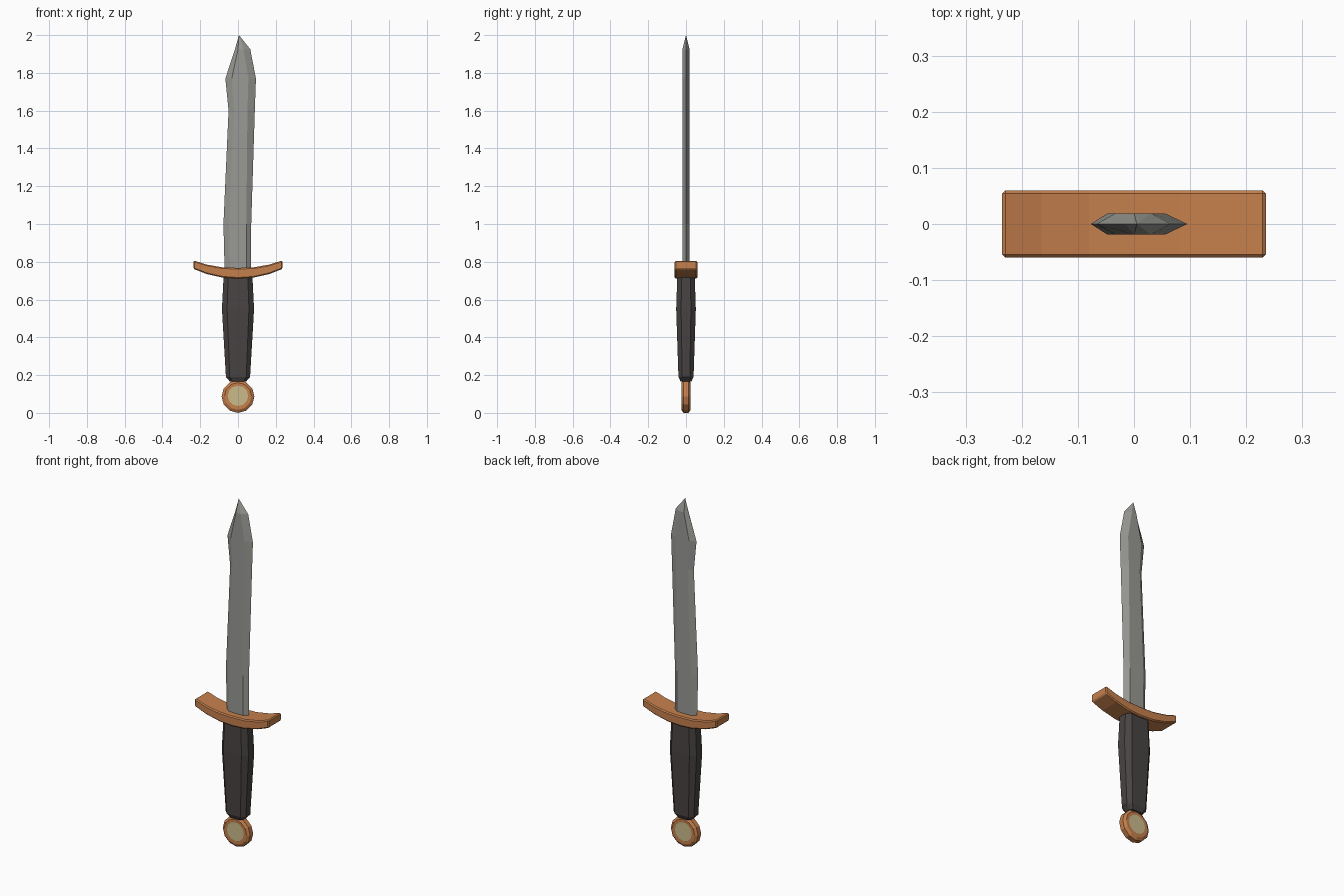
import bpy, bmesh, math

if "Cube" in bpy.data.objects:
    bpy.data.objects.remove(bpy.data.objects["Cube"])


def material(name, rgb):
    m = bpy.data.materials.new(name)
    m.diffuse_color = (*rgb, 1)
    m.use_nodes = True
    m.node_tree.nodes["Principled BSDF"].inputs["Base Color"].default_value = m.diffuse_color
    return m


STEEL = material("grey steel", (0.32, 0.32, 0.30))
LEATHER = material("dark leather", (0.066, 0.057, 0.056))
COPPER = material("copper orange", (0.56, 0.215, 0.073))
CREAM = material("pale cream", (0.60, 0.50, 0.26))


def loft(name, rings, mats, tip=None):
    """Skin equal-length rings of points, closing the ends with caps or a tip."""
    bm = bmesh.new()
    vr = [[bm.verts.new(p) for p in ring] for ring in rings]
    n = len(vr[0])
    for a, b in zip(vr, vr[1:]):
        for i in range(n):
            j = (i + 1) % n
            bm.faces.new((a[i], a[j], b[j], b[i]))
    bm.faces.new(vr[0][::-1])
    if tip:
        t = bm.verts.new(tip)
        for i in range(n):
            bm.faces.new((vr[-1][i], vr[-1][(i + 1) % n], t))
    else:
        bm.faces.new(vr[-1])
    bmesh.ops.recalc_face_normals(bm, faces=bm.faces)
    me = bpy.data.meshes.new(name)
    bm.to_mesh(me)
    bm.free()
    for m in mats:
        me.materials.append(m)
    ob = bpy.data.objects.new(name, me)
    bpy.context.collection.objects.link(ob)
    return ob


# Blade: six-sided section (z, left edge, left flat, right flat, right edge)
T = 0.019
sections = [(0.72, -0.070, -0.042, 0.044, 0.070),
            (1.00, -0.077, -0.047, 0.044, 0.070),
            (1.60, -0.050, -0.022, 0.050, 0.089),
            (1.77, -0.067, -0.033, 0.055, 0.095),
            (1.925, -0.016, 0.000, 0.030, 0.065)]
loft("blade", [[(l, 0, z), (fl, -T, z), (fr, -T, z), (r, 0, z), (fr, T, z), (fl, T, z)]
               for z, l, fl, fr, r in sections], [STEEL], tip=(0.005, 0, 2.0))

# Guard: curved bar with small bevels (x, bottom z, top z), mirrored in x
half = [(0.235, 0.762, 0.807), (0.165, 0.735, 0.785), (0.08, 0.716, 0.770)]
bar = [(-x, b, t) for x, b, t in half] + [(0, 0.711, 0.768)] + half[::-1]
guard = loft("crossguard", [[(x, -0.06, b), (x, 0.06, b), (x, 0.06, t), (x, -0.06, t)]
                            for x, b, t in bar], [COPPER])
bev = guard.modifiers.new("edge bevel", 'BEVEL')
bev.width = 0.006
bev.segments = 1
bev.limit_method = 'ANGLE'

# Grip: chamfered rectangular section (z, half width, half depth)
grip = [(0.165, 0.042, 0.028), (0.19, 0.064, 0.040), (0.55, 0.085, 0.052),
        (0.73, 0.076, 0.046)]
loft("grip", [[(sx * w * fx, sy * d * fy, z) for sx, sy, fx, fy in
               ((-1, -1, 1, .5), (-1, -1, .68, 1), (1, -1, .68, 1), (1, -1, 1, .5),
                (1, 1, 1, .5), (1, 1, .68, 1), (-1, 1, .68, 1), (-1, 1, 1, .5))]
              for z, w, d in grip], [LEATHER])

# Pommel: chamfered disc along y, with a cream round inset on both faces
N = 12
profile = [(-0.024, 0.054), (-0.024, 0.072), (-0.014, 0.087),
           (0.014, 0.087), (0.024, 0.072), (0.024, 0.054)]
pommel = loft("pommel", [[(r * math.cos(k * math.tau / N), y,
                           0.087 + r * math.sin(k * math.tau / N) + 0.008 * (1 - r / 0.087))
                          for k in range(N)] for y, r in profile], [COPPER, CREAM])
for f in pommel.data.polygons:
    if len(f.vertices) == N:
        f.material_index = 1
